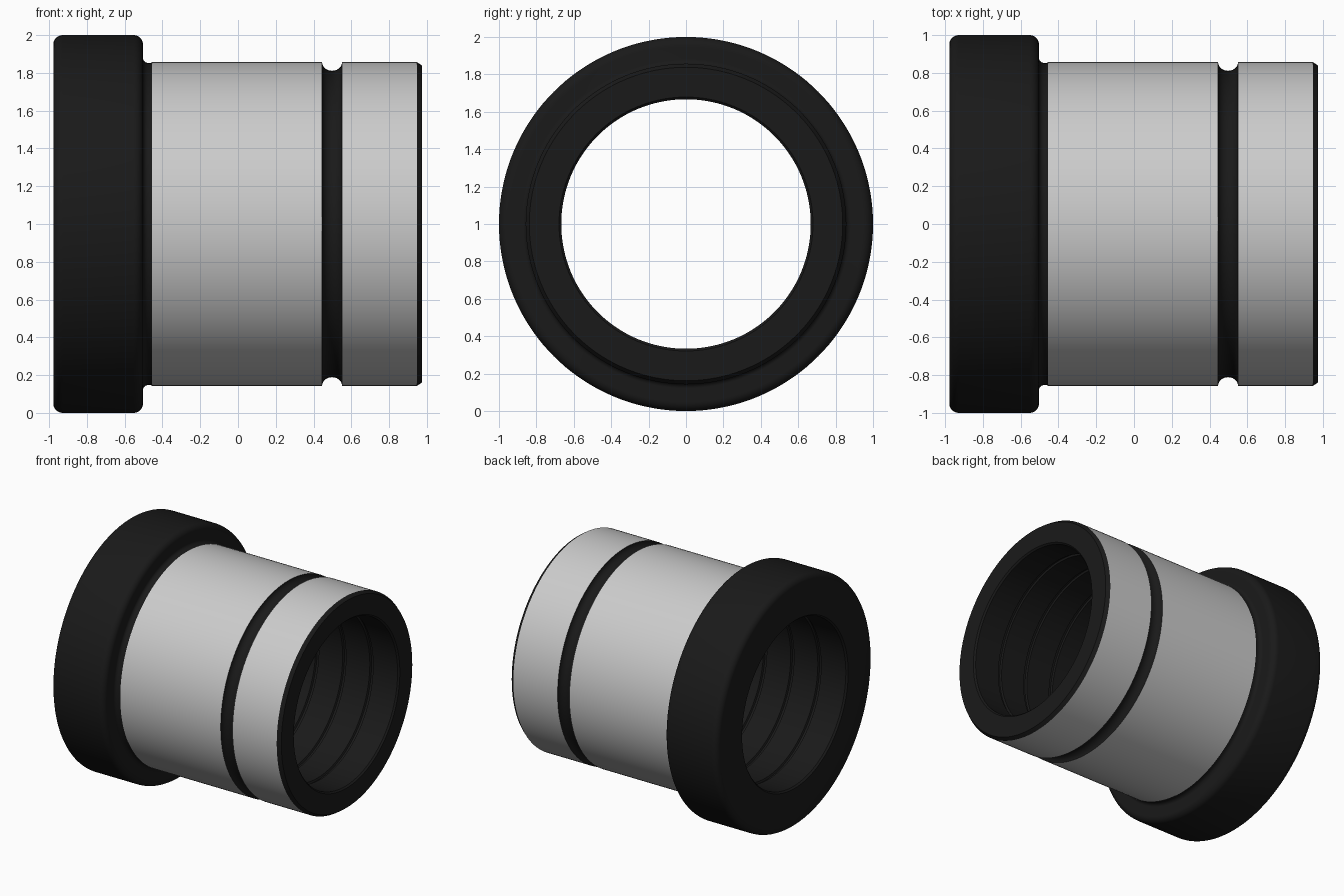
import bpy, bmesh
from math import sin, cos, pi, radians

if "Cube" in bpy.data.objects:
    bpy.data.objects.remove(bpy.data.objects["Cube"])

SEG = 144
BORE, BODY, RIM = 0.667, 0.857, 1.0

black = bpy.data.materials.new("black_finish")
black.diffuse_color = (0.01, 0.01, 0.01, 1)
black.use_nodes = True
black.node_tree.nodes["Principled BSDF"].inputs["Base Color"].default_value = black.diffuse_color


def arc(cx, cr, rx, rr, a0, a1, n=8):
    """Elliptical arc in the (x, radius) plane, angles in degrees."""
    angs = [radians(a0 + (a1 - a0) * i / n) for i in range(n + 1)]
    return [(cx + rx * cos(a), cr + rr * sin(a)) for a in angs]


def lathe(name, profile, mat=None):
    """Revolve an (x, radius) profile about the horizontal axis at z = 1."""
    bm = bmesh.new()
    rings = [[bm.verts.new((x, r * cos(2 * pi * j / SEG), 1 + r * sin(2 * pi * j / SEG)))
              for j in range(SEG)] for x, r in profile]
    for a, b in zip(rings, rings[1:]):
        for j in range(SEG):
            k = (j + 1) % SEG
            bm.faces.new((a[j], a[k], b[k], b[j]))
    me = bpy.data.meshes.new(name)
    bm.to_mesh(me)
    bm.free()
    ob = bpy.data.objects.new(name, me)
    bpy.context.collection.objects.link(ob)
    if mat:
        me.materials.append(mat)
    bpy.ops.object.select_all(action='DESELECT')
    ob.select_set(True)
    bpy.context.view_layer.objects.active = ob
    bpy.ops.object.shade_smooth_by_angle(angle=radians(30))
    return ob


# Ground outer bands
lathe("long_ground_band", [(-0.455, BODY), (0.445, BODY)])
lathe("short_ground_band", [(0.551, BODY), (0.947, BODY)])

# Round-bottomed ring groove between the bands
lathe("ring_groove", arc(0.498, BODY, 0.053, 0.046, 180, 360, 14), black)

# Dark shell: end chamfer and face, bore with oil grooves, flange, neck relief
shell = [(0.947, BODY), (0.975, 0.838), (0.975, BORE + 0.012), (0.963, BORE)]
for i in range(3, -4, -1):
    x = i * 0.243
    shell += [(x + 0.015, BORE), (x + 0.009, BORE + 0.014),
              (x - 0.009, BORE + 0.014), (x - 0.015, BORE)]
shell += [(-0.965, BORE), (-0.978, BORE + 0.012)]
shell += arc(-0.928, RIM - 0.05, 0.05, 0.05, 180, 90)
shell += arc(-0.553, RIM - 0.05, 0.05, 0.05, 90, 0)
shell += arc(-0.473, 0.88, 0.03, 0.028, 180, 270)
shell += [(-0.463, 0.852), (-0.455, BODY)]
lathe("flange_and_bore", shell, black)
